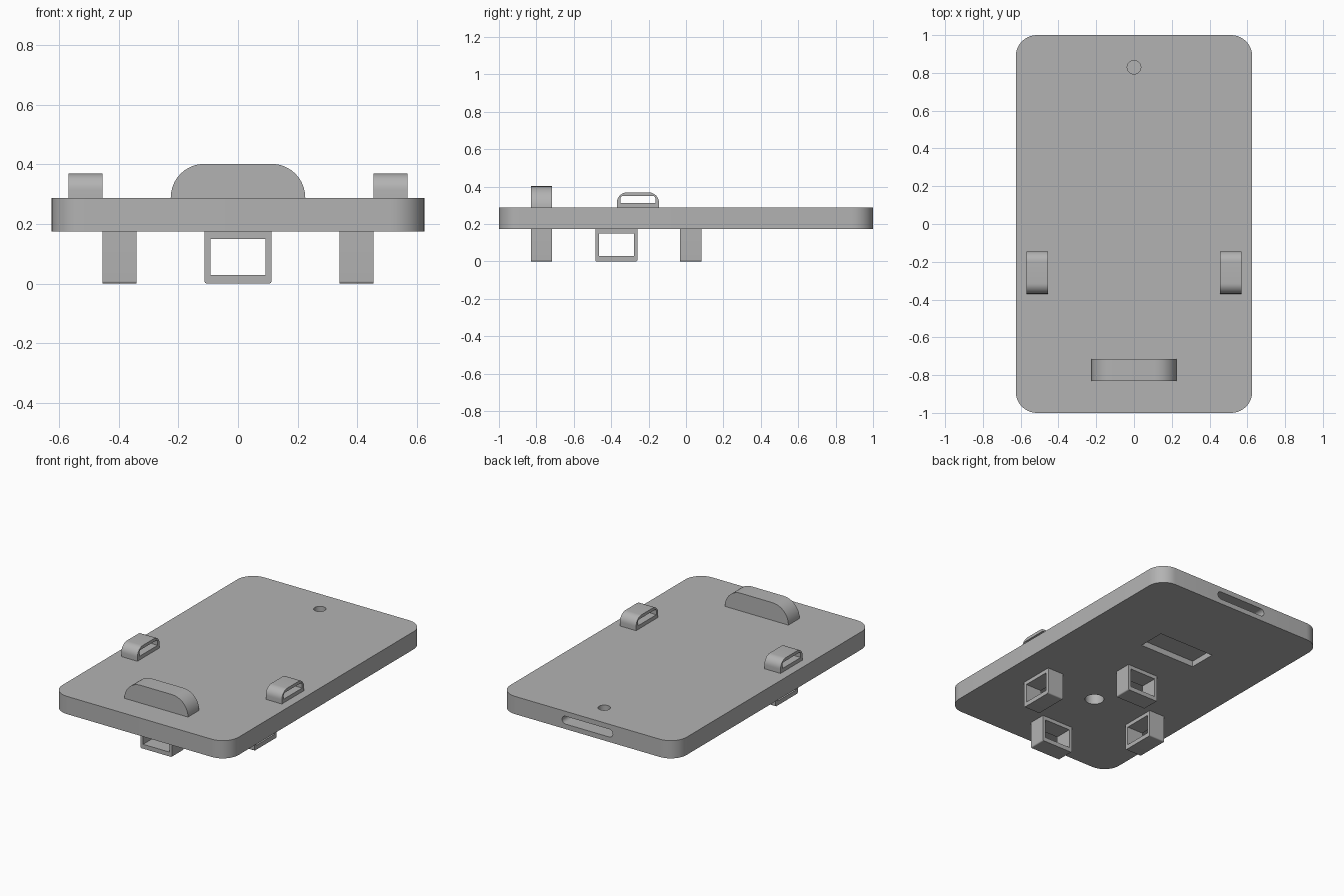
import bpy, bmesh, math
from mathutils import Vector

cube = bpy.data.objects.get("Cube")
if cube:
    bpy.data.objects.remove(cube, do_unlink=True)

grey = bpy.data.materials.new("plain grey")
grey.use_nodes = True
COLOR = (0.45, 0.45, 0.45, 1)
grey.diffuse_color = COLOR
grey.node_tree.nodes["Principled BSDF"].inputs["Base Color"].default_value = COLOR

PLATE_BOTTOM, PLATE_TOP = 0.174, 0.288


def rounded_rect(u0, u1, v0, v1, low=0.0, high=0.0, steps=10):
    """Rectangle outline with separate radii for its low and high corners."""
    points = []
    for su, sv, start, r in ((-1, -1, 180, low), (1, -1, 270, low),
                             (1, 1, 0, high), (-1, 1, 90, high)):
        cu = u1 - r if su > 0 else u0 + r
        cv = v1 - r if sv > 0 else v0 + r
        count = steps if r else 0
        for i in range(count + 1):
            a = math.radians(start + 90 * i / max(count, 1))
            points.append((cu + r * math.cos(a), cv + r * math.sin(a)))
    return points


def circle(cx, cy, r, count=40):
    return [(cx + r * math.cos(math.tau * i / count),
             cy + r * math.sin(math.tau * i / count)) for i in range(count)]


def prism(name, outline, axis, start, end):
    """Extrude an outline along x (y-z outline), y (x-z) or z (x-y)."""
    place = {"x": lambda u, v, w: Vector((w, u, v)),
             "y": lambda u, v, w: Vector((u, w, v)),
             "z": lambda u, v, w: Vector((u, v, w))}[axis]
    bm = bmesh.new()
    face = bm.faces.new([bm.verts.new(place(u, v, start)) for u, v in outline])
    grown = bmesh.ops.extrude_face_region(bm, geom=[face])["geom"]
    moved = [g for g in grown if isinstance(g, bmesh.types.BMVert)]
    bmesh.ops.translate(bm, verts=moved, vec=place(0, 0, end - start))
    bmesh.ops.recalc_face_normals(bm, faces=bm.faces)
    mesh = bpy.data.meshes.new(name)
    bm.to_mesh(mesh)
    bm.free()
    mesh.materials.append(grey)
    obj = bpy.data.objects.new(name, mesh)
    bpy.context.collection.objects.link(obj)
    return obj


def select(obj):
    bpy.ops.object.select_all(action="DESELECT")
    obj.select_set(True)
    bpy.context.view_layer.objects.active = obj


def cut(obj, *cutter_args):
    cutter = prism("cutter", *cutter_args)
    cutter.hide_render = True
    mod = obj.modifiers.new("cut", "BOOLEAN")
    mod.operation, mod.solver, mod.object = "DIFFERENCE", "EXACT", cutter
    select(obj)
    bpy.ops.object.modifier_apply(modifier=mod.name)
    bpy.data.objects.remove(cutter, do_unlink=True)


def smooth(obj):
    select(obj)
    bpy.ops.object.shade_smooth_by_angle(angle=math.radians(30))


def loop(name, axis, centre, middle, z0, z1, hole, radii, hole_radius):
    """Rectangular strap loop with an opening along the axis."""
    half, thick = 0.1125, 0.057
    obj = prism(name, rounded_rect(centre - half, centre + half, z0, z1, *radii),
                axis, middle - thick, middle + thick)
    cut(obj, rounded_rect(centre - 0.093, centre + 0.093, *hole, 0, hole_radius),
        axis, middle - 0.1, middle + 0.1)
    smooth(obj)


# Plate with blind holes, an underside pocket and a slot in the back edge
plate = prism("plate", rounded_rect(-0.626, 0.626, -1, 1, 0.112, 0.112),
              "z", PLATE_BOTTOM, PLATE_TOP)
cut(plate, circle(0, 0.83, 0.036), "z", 0.25, 0.4)
cut(plate, circle(0, -0.37, 0.057), "z", 0.1, 0.24)
cut(plate, rounded_rect(-0.2, 0.2, 0.31, 0.49), "z", 0.1, 0.212)
cut(plate, rounded_rect(-0.18, 0.18, 0.206, 0.256, 0.0249, 0.0249), "y", 0.88, 1.1)
smooth(plate)

# Rounded solid tab on top, near the front
tab = prism("front_tab", rounded_rect(-0.226, 0.226, PLATE_TOP, 0.402, 0, 0.113),
            "y", -0.83, -0.716)
smooth(tab)

# Square loops underneath, one on each side of the round hole
lower = (0, PLATE_BOTTOM, (0.028, 0.15), (0.008, 0), 0)
loop("lower_front_loop", "y", 0, -0.773, *lower)
loop("lower_back_loop", "y", 0, 0.026, *lower)
for side, sign in (("left", 1), ("right", -1)):
    loop(f"lower_{side}_loop", "x", -0.372, sign * 0.398, *lower)
    # Low strap loops on top
    loop(f"upper_{side}_loop", "x", -0.257, sign * 0.513, PLATE_TOP, 0.369,
         (0.312, 0.349), (0, 0.055), 0.012)
